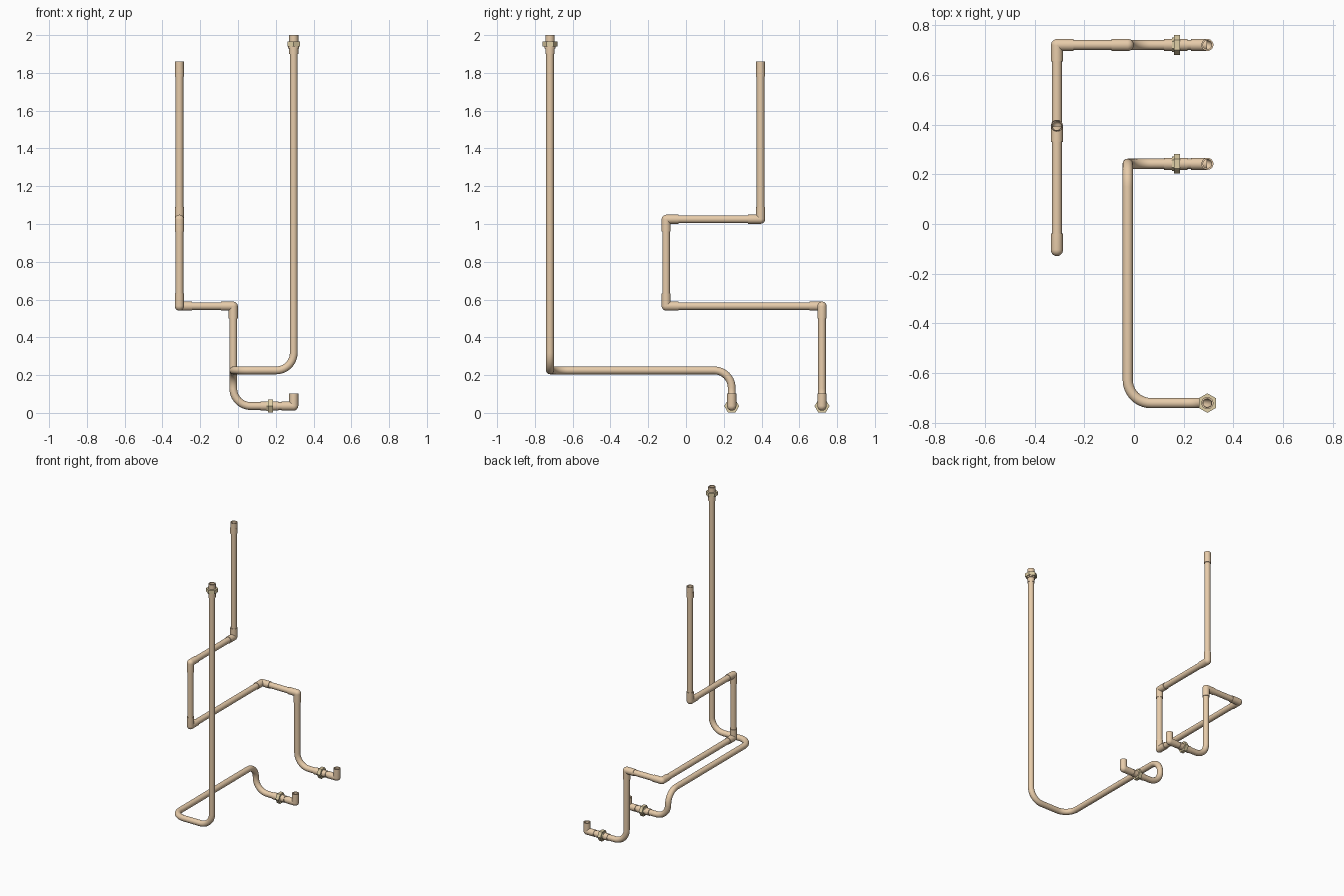
import bpy, bmesh, math
from mathutils import Vector, Quaternion

if "Cube" in bpy.data.objects:
    bpy.data.objects.remove(bpy.data.objects["Cube"])


def material(name, color):
    m = bpy.data.materials.new(name)
    m.diffuse_color = color
    m.use_nodes = True
    m.node_tree.nodes["Principled BSDF"].inputs["Base Color"].default_value = m.diffuse_color
    return m


COPPER = material("copper", (0.80, 0.60, 0.40, 1))
BRASS = material("brass", (0.74, 0.62, 0.38, 1))
PIPE_R, FIT_R, BORE_R = 0.0205, 0.0242, 0.0175


def fillet(corners, radius, steps):
    """Round the inner corners of a path; returns (point, tangent) pairs."""
    p = [Vector(c) for c in corners]
    out = [(p[0], (p[1] - p[0]).normalized())]
    for a, b, c in zip(p, p[1:], p[2:]):
        d0, d1 = (b - a).normalized(), (c - b).normalized()
        center = b - d0 * radius + d1 * radius
        for i in range(steps + 1):
            t = i / steps * math.pi / 2
            out.append((center - d1 * radius * math.cos(t) + d0 * radius * math.sin(t),
                        d0 * math.cos(t) + d1 * math.sin(t)))
    out.append((p[-1], (p[-1] - p[-2]).normalized()))
    return out


def tube(name, corners, r=PIPE_R, bend=0.093, steps=10, sides=28, bore=BORE_R, mat=COPPER):
    """Hollow tube swept along a path, with rim faces at both ends."""
    path = fillet(corners, bend, steps)
    bm = bmesh.new()
    walls = []
    for rad in (r, bore):
        tan = path[0][1]
        u = Vector((1, 0, 0)) if abs(tan.y) > 0.9 else Vector((0, 1, 0))
        rings = []
        for pos, d in path:
            u = tan.rotation_difference(d) @ u
            tan = d
            rings.append([bm.verts.new(pos + Quaternion(d, 2 * math.pi * k / sides) @ u * rad)
                          for k in range(sides)])
        walls.append(rings)

    def bridge(a, b):
        for k in range(sides):
            j = (k + 1) % sides
            bm.faces.new((a[k], a[j], b[j], b[k]))

    outer, inner = walls
    for a, b in zip(outer, outer[1:]):
        bridge(a, b)
    for a, b in zip(inner, inner[1:]):
        bridge(b, a)
    bridge(inner[0], outer[0])
    bridge(outer[-1], inner[-1])
    me = bpy.data.meshes.new(name)
    bm.to_mesh(me)
    bm.free()
    me.materials.append(mat)
    ob = bpy.data.objects.new(name, me)
    bpy.context.collection.objects.link(ob)
    bpy.ops.object.select_all(action='DESELECT')
    ob.select_set(True)
    bpy.context.view_layer.objects.active = ob
    bpy.ops.object.shade_smooth_by_angle(angle=math.radians(32))
    return ob


def elbow(name, corner, d0, d1, leg=0.066):
    """Tight elbow fitting whose two sockets point along d0 and d1."""
    c = Vector(corner)
    tube(name, [c + Vector(d0) * leg, c, c + Vector(d1) * leg], FIT_R, 0.002, 8)


def union(name, start, d, parts):
    """Screwed union: stacked rings given as (from, to, radius, sides)."""
    s, d = Vector(start), Vector(d)
    for i, (a, b, r, sides) in enumerate(parts):
        hexed = sides == 6
        tube(f"{name}_{'nut' if hexed else 'sleeve'}_{i}", [s + d * a, s + d * b], r,
             sides=sides, mat=BRASS if hexed else COPPER)


X, Y, Z = Vector((1, 0, 0)), Vector((0, 1, 0)), Vector((0, 0, 1))
XR, XM, XL = 0.295, -0.025, -0.31
Z0 = 0.036
FRONT_Y, MID_Y, BACK_Y = -0.72, 0.242, 0.72

# Long bent pipe
tube("long_pipe", [(XR, FRONT_Y, 1.96), (XR, FRONT_Y, 0.225), (XM, FRONT_Y, 0.225),
                   (XM, MID_Y, 0.225), (XM, MID_Y, Z0), (0.15, MID_Y, Z0)])
union("top_union", (XR, FRONT_Y, 1.9), Z,
      [(0, 0.032, FIT_R, 28), (0.03, 0.046, 0.029, 28), (0.04, 0.066, 0.0395, 6),
       (0.064, 0.1, FIT_R, 28)])

# Back pipe: bent riser, then straight runs joined by elbow fittings
tube("riser_pipe", [(0.15, BACK_Y, Z0), (XM, BACK_Y, Z0), (XM, BACK_Y, 0.53)])
corners = [Vector(c) for c in ((XM, BACK_Y, 0.565), (XL, BACK_Y, 0.565), (XL, -0.105, 0.565),
                               (XL, -0.105, 1.025), (XL, 0.395, 1.025))]
route = [Vector((XM, BACK_Y, 0.1))] + corners + [Vector((XL, 0.395, 1.82))]
for i, c in enumerate(corners, 1):
    before = (route[i - 1] - c).normalized()
    after = (route[i + 1] - c).normalized()
    elbow(f"elbow_fitting_{i}", c, before, after)
    tube(f"straight_pipe_{i}", [c + after * 0.03,
                                route[i + 1] - after * (0.03 if i < len(corners) else 0)])

# Coupling on the upper end
tube("coupling_lower", [(XL, 0.395, 1.78), (XL, 0.395, 1.82)], FIT_R)
tube("coupling_upper", [(XL, 0.395, 1.82), (XL, 0.395, 1.861)], 0.0232, bore=0.0195)

# Floor outlets: union, short stub and upturned elbow
for label, y in (("middle", MID_Y), ("back", BACK_Y)):
    union(f"{label}_union", (0.12, y, Z0), X,
          [(0, 0.033, FIT_R, 28), (0.032, 0.044, 0.029, 6), (0.04, 0.065, 0.0395, 6),
           (0.064, 0.095, FIT_R, 28)])
    tube(f"{label}_stub", [(0.15, y, Z0), (0.25, y, Z0)])
    elbow(f"{label}_outlet_elbow", (XR, y, Z0), -X, Z)
